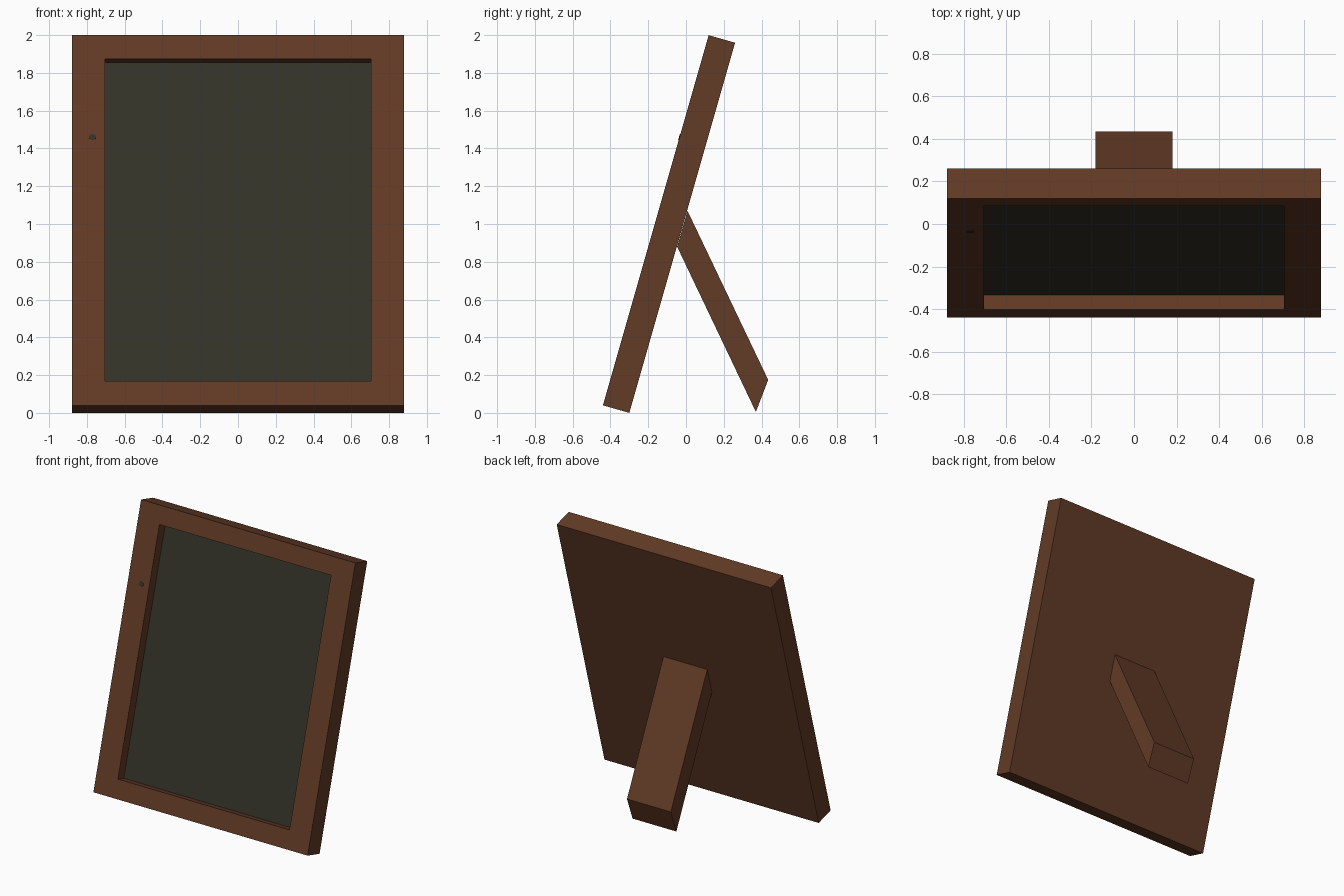
import bpy, bmesh, math
from mathutils import Matrix, Vector

if "Cube" in bpy.data.objects:
    bpy.data.objects.remove(bpy.data.objects["Cube"])

TILT = math.atan2(0.56, 1.96)
H, T, W = 2.038, 0.1456, 0.88          # frame height, thickness, half width
# local space: x right, y back (0 = back face), z up along the leaning frame
LEAN = Matrix.Translation((0, -0.30, 0)) @ Matrix.Rotation(-TILT, 4, 'X')


def material(name, rgb):
    m = bpy.data.materials.new(name)
    m.diffuse_color = (*rgb, 1)
    m.use_nodes = True
    m.node_tree.nodes["Principled BSDF"].inputs["Base Color"].default_value = m.diffuse_color
    return m


wood = material("brown wood", (0.122, 0.043, 0.019))
slate = material("dark slate", (0.034, 0.032, 0.021))


def finish(name, bm, mat, matrix=None):
    if matrix:
        bm.transform(matrix)
    bmesh.ops.recalc_face_normals(bm, faces=bm.faces)
    me = bpy.data.meshes.new(name)
    bm.to_mesh(me)
    bm.free()
    me.materials.append(mat)
    ob = bpy.data.objects.new(name, me)
    bpy.context.collection.objects.link(ob)
    return ob


def prism(bm, pts, offset):
    """Extrude a planar outline by an offset vector."""
    f = bm.faces.new([bm.verts.new(p) for p in pts])
    out = bmesh.ops.extrude_face_region(bm, geom=[f], use_keep_orig=True)
    verts = [g for g in out["geom"] if isinstance(g, bmesh.types.BMVert)]
    bmesh.ops.translate(bm, verts=verts, vec=Vector(offset))


def rect(hw, z0, z1, y):
    return [(-hw, y, z0), (hw, y, z0), (hw, y, z1), (-hw, y, z1)]


# Frame: solid back and sides, front border ring, recess walls
OW, Z0, Z1, DEPTH = 0.705, 0.135, 1.908, 0.075
bm = bmesh.new()
loops = [[bm.verts.new(p) for p in rect(*r)] for r in (
    (W, 0, H, 0), (W, 0, H, -T), (OW, Z0, Z1, -T), (OW, Z0, Z1, -T + DEPTH))]
for a, b in zip(loops, loops[1:]):
    for i in range(4):
        j = (i + 1) % 4
        bm.faces.new((a[i], a[j], b[j], b[i]))
bm.faces.new(loops[0])
bm.faces.new(loops[-1])
finish("frame", bm, wood, LEAN)

# Dark panel at the bottom of the recess
bm = bmesh.new()
prism(bm, rect(OW, Z0, Z1, -T + DEPTH), (0, -0.002, 0))
finish("panel", bm, slate, LEAN)

# Small round button on the left border
bm = bmesh.new()
ring = [(-0.77 + 0.019 * math.cos(k * math.pi / 4 + math.pi / 8), -T,
         1.477 + 0.017 * math.sin(k * math.pi / 4 + math.pi / 8)) for k in range(8)]
prism(bm, ring, (0, -0.003, 0))
finish("button", bm, slate, LEAN)

# Rear support leg
bm = bmesh.new()
profile = [(0.008, 1.07), (-0.047, 0.88), (0.37, 0.005), (0.435, 0.175)]
prism(bm, [(-0.18, y, z) for y, z in profile], (0.36, 0, 0))
finish("support_leg", bm, wood)
